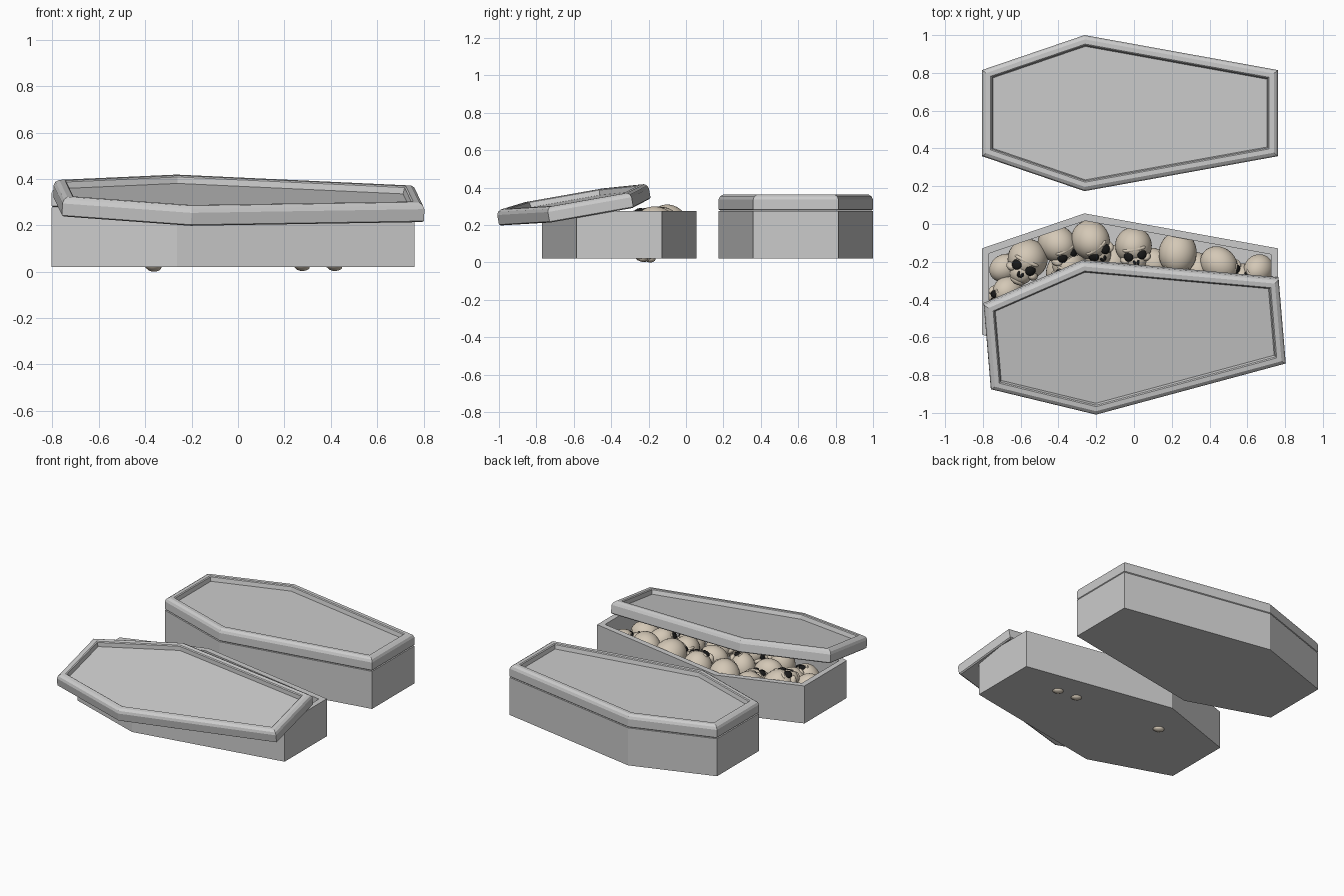
import bpy, bmesh, math, random
from mathutils import Vector, Matrix, Euler

if "Cube" in bpy.data.objects:
    bpy.data.objects.remove(bpy.data.objects["Cube"])

random.seed(4)
HEX = [(-0.805, -0.228), (-0.262, -0.413), (0.762, -0.228),
       (0.762, 0.228), (-0.262, 0.413), (-0.805, 0.228)]


def outline(inset):
    """Coffin outline moved inwards by a constant distance."""
    pts = [Vector(p) for p in HEX]
    out = []
    for i, p in enumerate(pts):
        a = (p - pts[i - 1]).normalized()
        b = (pts[(i + 1) % 6] - p).normalized()
        na, nb = Vector((-a.y, a.x)), Vector((-b.y, b.x))
        out.append(p + (na + nb) * inset / (1 + na.dot(nb)))
    return out


def to_object(name, bm, mats=()):
    bmesh.ops.recalc_face_normals(bm, faces=bm.faces)
    me = bpy.data.meshes.new(name)
    bm.to_mesh(me)
    bm.free()
    for m in mats:
        me.materials.append(m)
    ob = bpy.data.objects.new(name, me)
    bpy.context.collection.objects.link(ob)
    return ob


def loft(name, profile):
    """Solid made from coffin outlines at (inset, z) steps, capped at both ends."""
    bm = bmesh.new()
    rings = [[bm.verts.new((p.x, p.y, z)) for p in outline(d)] for d, z in profile]
    for r0, r1 in zip(rings, rings[1:]):
        for i in range(6):
            j = (i + 1) % 6
            bm.faces.new((r0[i], r0[j], r1[j], r1[i]))
    bm.faces.new(rings[0][::-1])
    bm.faces.new(rings[-1])
    return to_object(name, bm)


BODY = [(0, 0.02), (0, 0.276), (0.038, 0.276), (0.038, 0.04)]
LID = [(0.008, 0), (0, 0.006), (0, 0.058), (0.007, 0.074), (0.022, 0.084),
       (0.046, 0.084), (0.052, 0.079), (0.058, 0.052)]
BACK_Y, FRONT_Y = 0.587, -0.357

# closed coffin
loft("closed_coffin_box", BODY).location.y = BACK_Y
loft("closed_coffin_lid", LID).location = (0, BACK_Y, 0.278)

# open coffin with its lid slid off and tilted
loft("open_coffin_box", BODY).location.y = FRONT_Y
lid = loft("open_coffin_lid", LID)
lid.location = (0.024, -0.571, 0.264)
lid.rotation_euler = (math.radians(10), math.radians(0.9), math.radians(5))


def material(name, col):
    m = bpy.data.materials.new(name)
    m.diffuse_color = (*col, 1)
    m.use_nodes = True
    m.node_tree.nodes["Principled BSDF"].inputs["Base Color"].default_value = m.diffuse_color
    return m


bone = material("bone", (0.66, 0.58, 0.47))
dark = material("socket_black", (0.01, 0.01, 0.01))


def ball(bm, loc, size, mat=0, rot=(0, 0, 0), seg=20):
    mtx = Matrix.LocRotScale(Vector(loc), Euler(rot), Vector(size))
    res = bmesh.ops.create_uvsphere(bm, u_segments=seg, v_segments=seg // 2 + 2,
                                    radius=1, matrix=mtx)
    for f in {f for v in res["verts"] for f in v.link_faces}:
        f.material_index = mat
        f.smooth = True


# skull shape, unit size, face towards -y
bm = bmesh.new()
ball(bm, (0, 0.1, 0.12), (0.9, 1.05, 0.88), seg=28)            # cranium
ball(bm, (0, -0.5, -0.45), (0.52, 0.46, 0.5))                  # upper jaw
for s in (-1, 1):
    ball(bm, (s * 0.5, -0.5, -0.33), (0.26, 0.36, 0.2))        # cheekbone
    ball(bm, (s * 0.33, -0.83, -0.06), (0.24, 0.13, 0.25), 1, (-0.3, s * 0.25, s * 0.35))
    ball(bm, (s * 0.07, -0.92, -0.43), (0.08, 0.06, 0.15), 1, (0, s * 0.35, 0), 12)
ball(bm, (0, -0.72, 0.24), (0.58, 0.22, 0.14))                 # brow
ball(bm, (0, -0.58, -0.78), (0.36, 0.3, 0.2))                  # teeth ridge
skull_parent = to_object("skull_source", bm, (bone, dark))
skull_mesh = skull_parent.data
bpy.data.objects.remove(skull_parent)
skull_mesh.name = "skull"


def skull(loc, rot, size, floor=0.024):
    ob = bpy.data.objects.new("skull", skull_mesh)
    bpy.context.collection.objects.link(ob)
    e = Euler([math.radians(a) for a in rot])
    low = min((e.to_matrix() @ v.co).z for v in skull_mesh.vertices) * size
    ob.location = (loc[0], loc[1], max(loc[2], floor - low))
    ob.rotation_euler = e
    ob.scale = (size,) * 3


# visible skulls along the gap
for x, y, z, rx, ry, rz, s in [
        (-0.57, -0.20, 0.18, -75, 0, -25, 0.118),
        (-0.40, -0.12, 0.16, -50, 20, 30, 0.108),
        (-0.22, -0.10, 0.20, -50, 0, 35, 0.112),
        (0.00, -0.13, 0.19, -70, 0, 10, 0.108),
        (0.23, -0.17, 0.19, -25, 0, -5, 0.112),
        (0.46, -0.22, 0.17, -15, 0, 55, 0.10),
        (0.65, -0.25, 0.14, -45, 0, -40, 0.085),
        (-0.68, -0.36, 0.15, -40, 10, -60, 0.085),
        (-0.68, -0.23, 0.10, 10, 0, 120, 0.08),
        (0.11, -0.21, 0.12, -30, 0, 80, 0.09),
        (0.34, -0.25, 0.12, -40, 0, 20, 0.09),
        (0.57, -0.30, 0.12, -60, 0, 0, 0.085),
        (-0.35, -0.23, 0.13, -65, 0, -15, 0.10),
        (-0.12, -0.22, 0.12, -40, 0, -30, 0.10)]:
    skull((x, y, z), (rx, ry, rz), s)

# skulls whose jaws press through the floor
for x, y in [(-0.38, -0.24), (0.26, -0.27), (0.40, -0.28)]:
    skull((x, y, 0), (0, 0, 160), 0.09, 0.003 if x > 0 else 0)

# filling skulls under the lid
for x, y in [(-0.52, -0.40), (-0.56, -0.49), (-0.34, -0.42), (-0.30, -0.59), (-0.14, -0.40),
             (-0.10, -0.57), (0.07, -0.38), (0.11, -0.54), (0.27, -0.40),
             (0.32, -0.51), (0.47, -0.42), (0.62, -0.43)]:
    skull((x, y, 0.13), (random.uniform(-90, 0), random.uniform(-20, 20),
                         random.uniform(0, 360)), 0.09)
